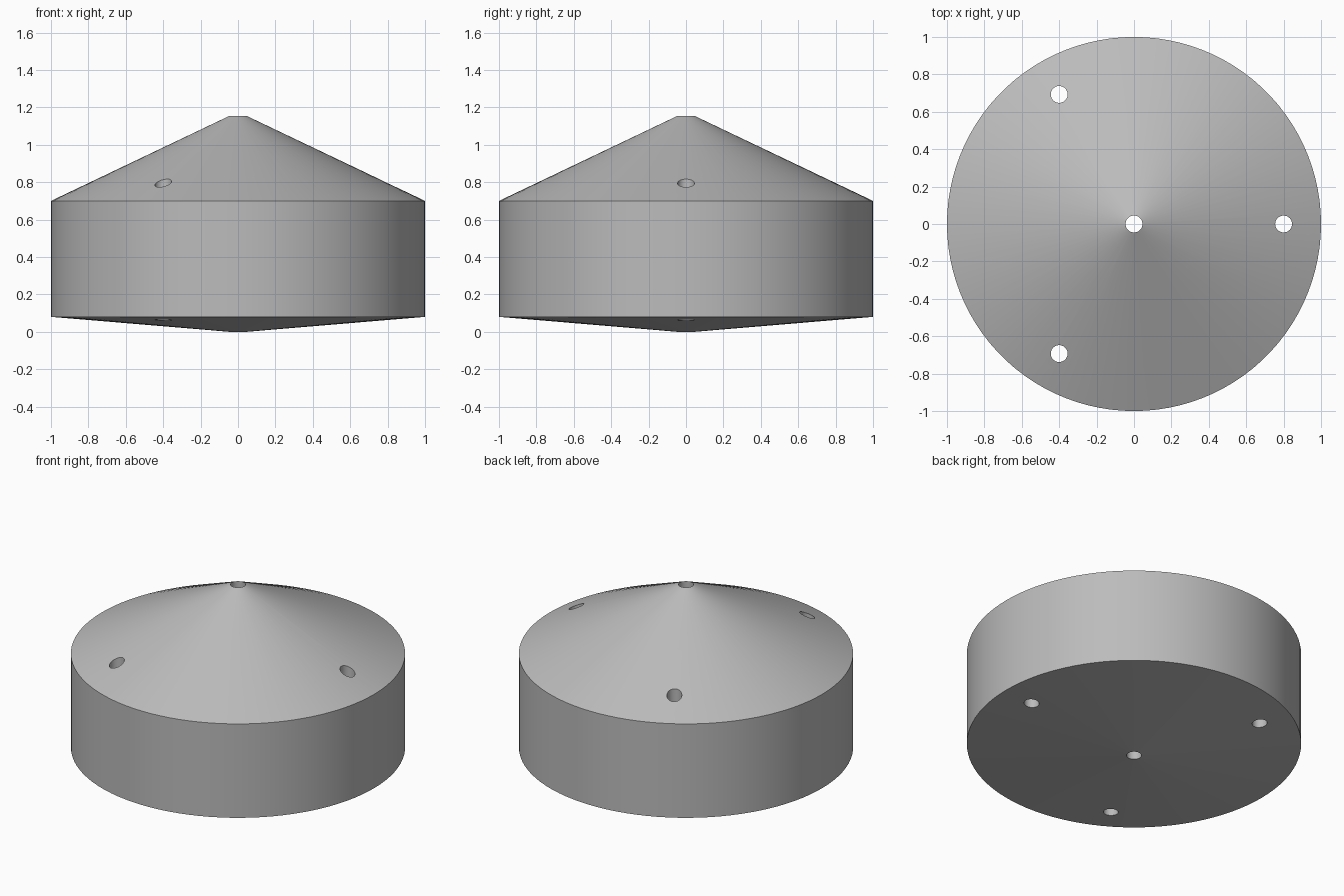
import bpy, bmesh, math
from mathutils import Matrix

if "Cube" in bpy.data.objects:
    bpy.data.objects.remove(bpy.data.objects["Cube"], do_unlink=True)

SEGMENTS = 100
HOLE = 0.045
RING = 0.8

grey = bpy.data.materials.new("plain grey")
grey.use_nodes = True
colour = (0.5, 0.5, 0.5, 1)
grey.diffuse_color = colour
grey.node_tree.nodes["Principled BSDF"].inputs["Base Color"].default_value = colour


def new_object(name, bm):
    bmesh.ops.recalc_face_normals(bm, faces=bm.faces)
    mesh = bpy.data.meshes.new(name)
    bm.to_mesh(mesh)
    bm.free()
    mesh.materials.append(grey)
    obj = bpy.data.objects.new(name, mesh)
    bpy.context.collection.objects.link(obj)
    return obj


# Body: closed profile turned around z, with the central bore as its inner wall
profile = [(HOLE, 0), (1, 0.08), (1, 0.7), (HOLE, 1.155)]
bm = bmesh.new()
rings = []
for i in range(SEGMENTS):
    a = math.tau * i / SEGMENTS
    rings.append([bm.verts.new((r * math.cos(a), r * math.sin(a), z)) for r, z in profile])
for i, ring in enumerate(rings):
    after = rings[(i + 1) % SEGMENTS]
    for j in range(len(profile)):
        k = (j + 1) % len(profile)
        bm.faces.new((ring[j], after[j], after[k], ring[k]))
body = new_object("conical_drum", bm)

# Three upright holes through the outer part
bm = bmesh.new()
for i in range(3):
    a = math.tau * i / 3
    place = Matrix.Translation((RING * math.cos(a), RING * math.sin(a), 0.5))
    bmesh.ops.create_cone(bm, cap_ends=True, segments=48, radius1=HOLE,
                          radius2=HOLE, depth=2, matrix=place)
cutter = new_object("hole_cutter", bm)
cutter.hide_render = True

cut = body.modifiers.new("holes", "BOOLEAN")
cut.operation = "DIFFERENCE"
cut.solver = "EXACT"
cut.object = cutter
bpy.ops.object.select_all(action="DESELECT")
body.select_set(True)
bpy.context.view_layer.objects.active = body
bpy.ops.object.modifier_apply(modifier=cut.name)
bpy.data.objects.remove(cutter, do_unlink=True)

# Rounded shading with crisp rims
bpy.ops.object.shade_smooth_by_angle(angle=math.radians(20))
